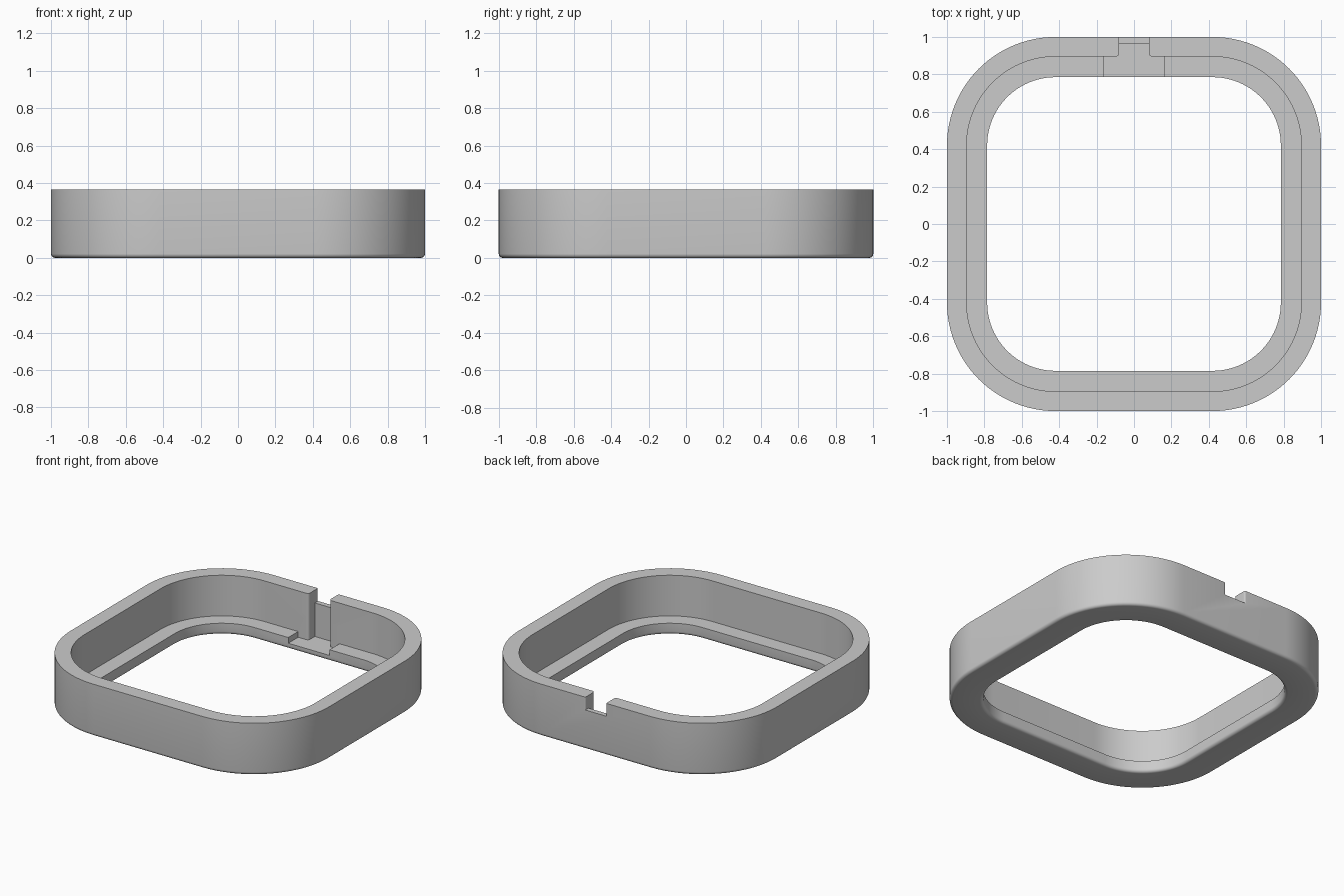
import bpy, bmesh
from math import sin, cos, pi, radians

cube = bpy.data.objects.get("Cube")
if cube:
    bpy.data.objects.remove(cube, do_unlink=True)

grey = bpy.data.materials.new("plain grey")
grey.use_nodes = True
colour = (0.6, 0.6, 0.6, 1)
grey.diffuse_color = colour
grey.node_tree.nodes["Principled BSDF"].inputs["Base Color"].default_value = colour

HEIGHT, LEDGE, FLOOR = 0.365, 0.08, 0.04
WALL, HOLE, RADIUS = 0.105, 0.215, 0.58   # insets from the outer edge, outer corner radius
FILLET, STEPS = 0.022, 5


def finish(bm, name):
    bmesh.ops.recalc_face_normals(bm, faces=bm.faces)
    mesh = bpy.data.meshes.new(name)
    bm.to_mesh(mesh)
    bm.free()
    mesh.materials.append(grey)
    obj = bpy.data.objects.new(name, mesh)
    bpy.context.collection.objects.link(obj)
    return obj


def rounded_square(inset, segments=24):
    r, c = RADIUS - inset, 1 - RADIUS
    for k in range(4):
        sx, sy = (1, -1, -1, 1)[k], (1, 1, -1, -1)[k]
        for i in range(segments + 1):
            a = pi / 2 * (k + i / segments)
            yield sx * c + r * cos(a), sy * c + r * sin(a)


def prism(name, outline, low, high):
    bm = bmesh.new()
    face = bm.faces.new([bm.verts.new((x, y, low)) for x, y in outline])
    new = bmesh.ops.extrude_face_region(bm, geom=[face])["geom"]
    tops = [v for v in new if isinstance(v, bmesh.types.BMVert)]
    bmesh.ops.translate(bm, verts=tops, vec=(0, 0, high - low))
    obj = finish(bm, name)
    obj.hide_render = True
    return obj


def mirrored(half):
    return half + [(-x, y) for x, y in reversed(half)]


def arc(cx, cy, r, start, end, n=6):
    angles = [radians(start + (end - start) * i / n) for i in range(n + 1)]
    return [(cx + r * cos(a), cy + r * sin(a)) for a in angles]


# Frame section: rim, wall, ledge, opening, and rounded bottom edges
section = [(0, HEIGHT), (WALL, HEIGHT), (WALL, LEDGE), (HOLE, LEDGE)]
section += arc(HOLE - FILLET, FILLET, FILLET, 0, -90, STEPS)
section += arc(FILLET, FILLET, FILLET, 270, 180, STEPS)

bm = bmesh.new()
rings = []
for inset, z in section:
    # corner order follows the arc angle: quadrants one to four
    pts = []
    r, c = RADIUS - inset, 1 - RADIUS
    for k, (sx, sy) in enumerate([(1, 1), (-1, 1), (-1, -1), (1, -1)]):
        pts += arc(sx * c, sy * c, r, 90 * k, 90 * k + 90, 24)
    rings.append([bm.verts.new((x, y, z)) for x, y in pts])
for a, b in zip(rings, rings[1:] + rings[:1]):
    for i in range(len(a)):
        j = (i + 1) % len(a)
        bm.faces.new((a[i], a[j], b[j], b[i]))
frame = finish(bm, "frame")

# Cutters: ledge recess, inner channel, and outer opening above a thin lip
W, R = 0.08, 0.018
inner, lip = 1 - WALL, 0.965
recess = prism("recess_cutter", mirrored([(0.16, 0.7), (0.16, inner)]), FLOOR, 0.2)
channel = prism("channel_cutter", mirrored(
    [(W + R, 0.8)] + arc(W + R, inner + R, R, 270, 180) + [(W, lip)]), FLOOR, 0.5)
opening = prism("opening_cutter", mirrored(
    [(W, 0.94)] + arc(W + R / 2, 1 - R / 2, R / 2, 180, 90) + [(W + R / 2, 1.1)]), 0.275, 0.5)

bpy.context.view_layer.objects.active = frame
for cutter in (recess, channel, opening):
    mod = frame.modifiers.new(cutter.name, 'BOOLEAN')
    mod.operation, mod.solver, mod.object = 'DIFFERENCE', 'EXACT', cutter
    bpy.ops.object.modifier_apply(modifier=mod.name)
    bpy.data.objects.remove(cutter, do_unlink=True)

# Smooth curves, crisp edges
bpy.ops.object.select_all(action='DESELECT')
frame.select_set(True)
bpy.ops.object.shade_smooth_by_angle(angle=radians(30))
